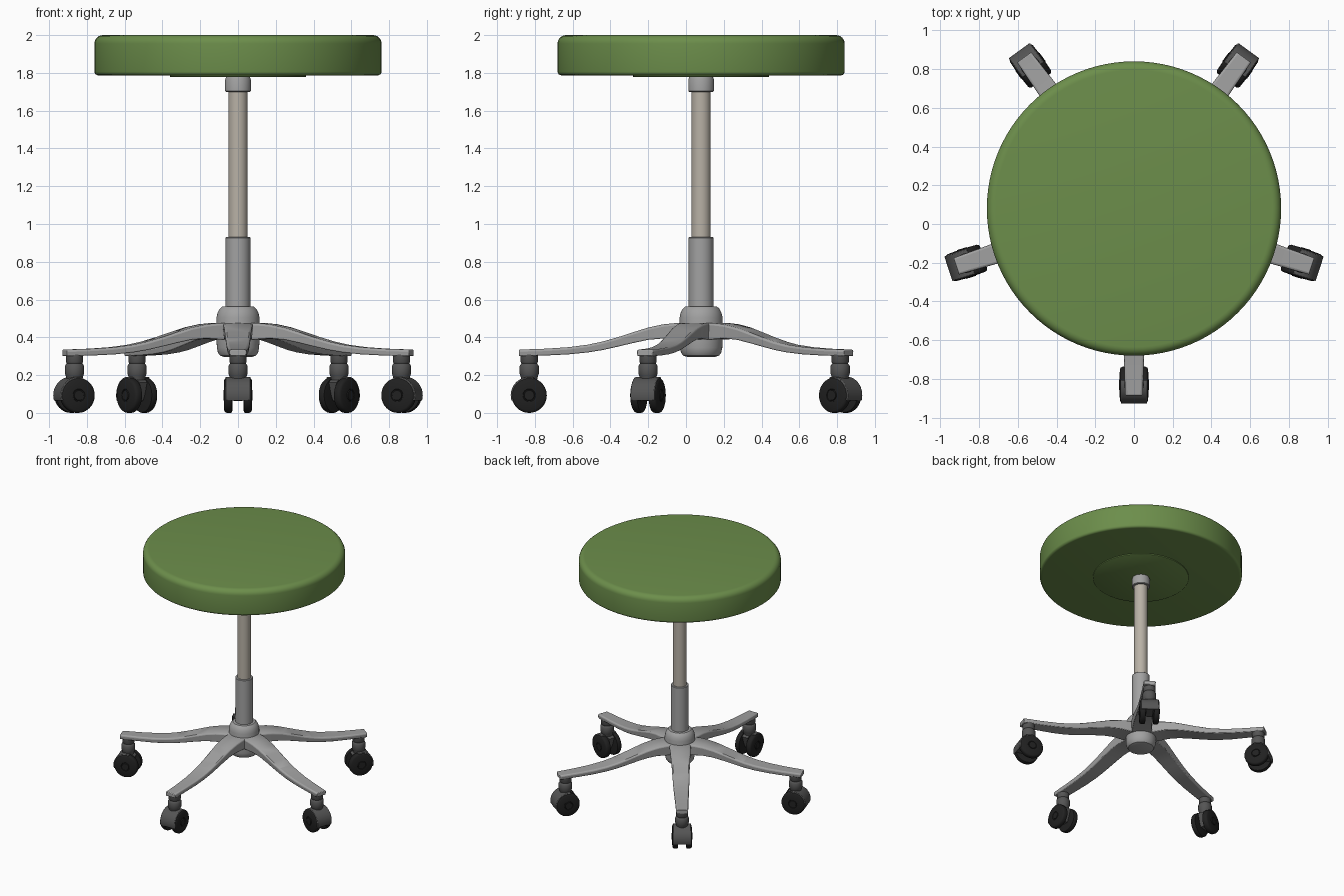
import bpy, bmesh
from math import sin, cos, radians, pi
from mathutils import Matrix

if "Cube" in bpy.data.objects:
    bpy.data.objects.remove(bpy.data.objects["Cube"])

CY = 0.08  # column axis sits slightly behind the origin


def material(name, rgb):
    m = bpy.data.materials.new(name)
    m.diffuse_color = (*rgb, 1)
    m.use_nodes = True
    m.node_tree.nodes["Principled BSDF"].inputs["Base Color"].default_value = m.diffuse_color
    return m


GREEN = material("green_vinyl", (0.15, 0.27, 0.07))
GREY = material("satin_grey", (0.36, 0.36, 0.36))
TAN = material("warm_metal", (0.48, 0.44, 0.38))
DARK = material("dark_grey", (0.09, 0.09, 0.09))
BLACK = material("black_rubber", (0.015, 0.015, 0.015))


def finish(name, bm, mat, matrix, bevel=0):
    bmesh.ops.recalc_face_normals(bm, faces=bm.faces)
    me = bpy.data.meshes.new(name)
    bm.to_mesh(me)
    bm.free()
    me.materials.append(mat)
    ob = bpy.data.objects.new(name, me)
    bpy.context.collection.objects.link(ob)
    ob.matrix_world = matrix
    if bevel:
        mod = ob.modifiers.new("bevel", 'BEVEL')
        mod.width, mod.segments, mod.limit_method = bevel, 2, 'ANGLE'
        mod.angle_limit = radians(40)
    bpy.ops.object.select_all(action='DESELECT')
    ob.select_set(True)
    bpy.context.view_layer.objects.active = ob
    bpy.ops.object.shade_smooth_by_angle(angle=radians(35))
    return ob


def loft(name, rings, mat, matrix, bevel=0):
    """Bridge equal-length point rings and cap both ends."""
    bm = bmesh.new()
    rows = [[bm.verts.new(p) for p in ring] for ring in rings]
    n = len(rows[0])
    for a, b in zip(rows, rows[1:]):
        for i in range(n):
            j = (i + 1) % n
            bm.faces.new((a[i], a[j], b[j], b[i]))
    bm.faces.new(rows[0])
    bm.faces.new(rows[-1])
    return finish(name, bm, mat, matrix, bevel)


def lathe(name, profile, mat, matrix, n=48):
    rings = [[(r * cos(2 * pi * i / n), r * sin(2 * pi * i / n), z) for i in range(n)]
             for r, z in profile]
    return loft(name, rings, mat, matrix)


def prism(name, outline, half, mat, matrix, bevel=0):
    """Extrude an (x, z) outline symmetrically along y."""
    return loft(name, [[(x, s * half, z) for x, z in outline] for s in (-1, 1)], mat, matrix, bevel)


def arc(r, a0, a1, n, cx=0, cz=0):
    return [(cx + r * cos(radians(a0 + (a1 - a0) * i / n)),
             cz + r * sin(radians(a0 + (a1 - a0) * i / n))) for i in range(n + 1)]


AXIS = Matrix.Translation((0, CY, 0))

# Seat cushion with rounded rims, and its mounting plate
lathe("seat", arc(0.02, -90, 0, 4, 0.74, 1.807) + arc(0.045, 0, 90, 6, 0.715, 1.955), GREEN, AXIS, 96)
lathe("seat_plate", [(0.355, 1.777), (0.36, 1.78), (0.36, 1.80)], GREEN, AXIS, 64)

# Gas lift column
lathe("seat_collar", [(0.064, 1.70), (0.068, 1.704), (0.068, 1.765), (0.06, 1.785)], GREY, AXIS)
lathe("piston", [(0.051, 0.90), (0.051, 1.72)], TAN, AXIS)
lathe("outer_column", [(0.066, 0.50), (0.066, 0.927), (0.063, 0.93)], GREY, AXIS)
lathe("hub", [(0.075, 0.297), (0.095, 0.303), (0.106, 0.318), (0.112, 0.345), (0.114, 0.40),
              (0.114, 0.505), (0.108, 0.53), (0.098, 0.55), (0.085, 0.562), (0.06, 0.564)], GREY, AXIS)

# Leg sections: radius, top height, thickness, half width
SECTIONS = [(0.05, 0.475, 0.09, 0.08), (0.14, 0.475, 0.085, 0.08), (0.20, 0.469, 0.075, 0.077),
            (0.28, 0.452, 0.065, 0.073), (0.36, 0.427, 0.057, 0.069), (0.44, 0.401, 0.05, 0.066),
            (0.52, 0.378, 0.045, 0.063), (0.60, 0.361, 0.041, 0.060), (0.70, 0.348, 0.038, 0.056),
            (0.82, 0.340, 0.036, 0.051), (0.965, 0.335, 0.035, 0.046)]
LEG = [[(r, -w, z - 0.008), (r, -w * 0.85, z), (r, w * 0.85, z), (r, w, z - 0.008),
        (r, w * 0.92, z - t), (r, -w * 0.92, z - t)] for r, z, t, w in SECTIONS]

R = 0.093    # wheel radius
REACH = 0.91  # caster distance from the column

for k in range(5):
    turn = AXIS @ Matrix.Rotation(radians(-90 + 72 * k), 4, 'Z')
    tag = f"_{k + 1}"
    loft("leg" + tag, LEG, GREY, turn, 0.005)

    # Caster: swivel stem, hood over the outer side, centre web
    base = turn @ Matrix.Translation((REACH, 0, 0))
    lathe("caster_stem" + tag, [(0.04, 0.17), (0.047, 0.198), (0.051, 0.208), (0.051, 0.248), (0.046, 0.256),
                                (0.041, 0.262), (0.046, 0.27), (0.046, 0.31)], DARK, base, 32)
    axle = base @ Matrix.Translation((0, 0, R))
    hood = arc(0.098, -17, 105, 14) + arc(0.075, 105, -17, 14)
    prism("caster_hood" + tag, hood, 0.067, DARK, axle, 0.004)
    web = arc(0.09, -17, 130, 12) + [(-0.035, 0.0), (-0.02, -0.03), (0.03, -0.03)]
    prism("caster_web" + tag, web, 0.025, DARK, axle)

    # Twin wheels with a raised cap on each outer face
    for side, label in ((1, "left"), (-1, "right")):
        spin = axle @ Matrix.Rotation(-side * pi / 2, 4, 'X')
        lathe(f"wheel_{label}{tag}", [(0.08, 0.030), (R - 0.003, 0.032), (R, 0.038), (R, 0.060),
                                      (R - 0.004, 0.068), (0.08, 0.073), (0.034, 0.075), (0.032, 0.072),
                                      (0.028, 0.072), (0.026, 0.078)], BLACK, spin, 40)
